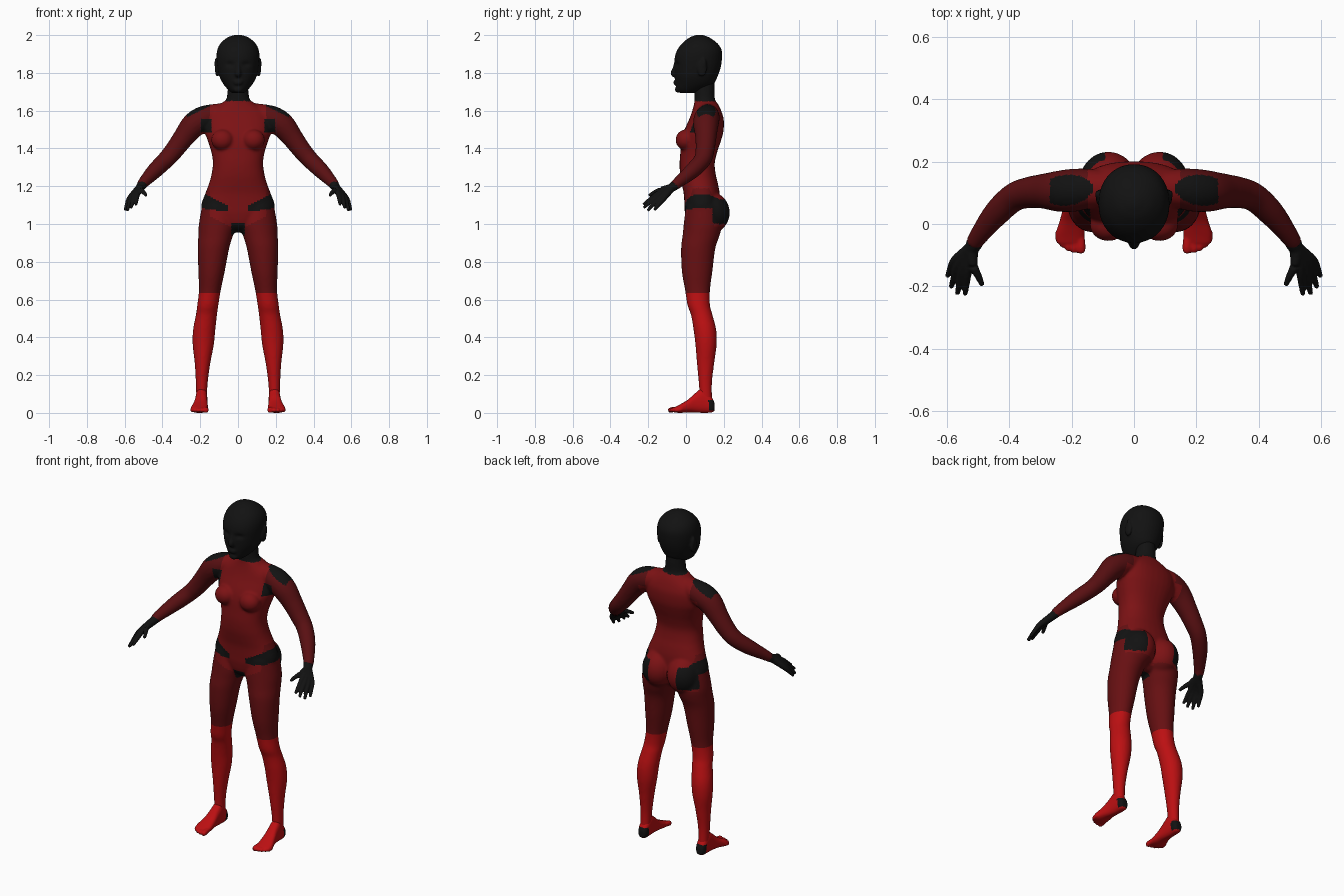
import bpy, bmesh, math
from mathutils import Vector, Matrix

if "Cube" in bpy.data.objects:
    bpy.data.objects.remove(bpy.data.objects["Cube"])


def material(name, rgb):
    m = bpy.data.materials.new(name)
    m.diffuse_color = (*rgb, 1)
    m.use_nodes = True
    m.node_tree.nodes["Principled BSDF"].inputs["Base Color"].default_value = m.diffuse_color
    return m


BLACK, TORSO, ARM, THIGH, SHIN = range(5)
MATS = [material("black", (0.006, 0.006, 0.006)),
        material("torso_red", (0.20, 0.006, 0.007)),
        material("arm_red", (0.10, 0.005, 0.006)),
        material("thigh_red", (0.135, 0.005, 0.006)),
        material("bright_red", (0.50, 0.005, 0.006))]


def smooth_rows(rows, n=5):
    """Catmull-Rom interpolation of rows of numbers."""
    r = [Vector(a) for a in rows]
    r = [r[0]] + r + [r[-1]]
    out = []
    for i in range(1, len(r) - 2):
        a, b, c, d = r[i - 1:i + 3]
        for k in range(n):
            t = k / n
            out.append(b + ((c - a) * t + (a * 2 - b * 5 + c * 4 - d) * t * t
                            + (b * 3 - a - c * 3 + d) * t ** 3) * 0.5)
    return out + [r[-2]]


def loft(bm, rings, power=2.0, seg=32):
    """Skin rings given as (centre, half axis u, half axis v)."""
    loops = []
    for c, u, v in rings:
        loop = []
        for i in range(seg):
            a = 2 * math.pi * i / seg
            ca, sa = math.cos(a), math.sin(a)
            loop.append(bm.verts.new(
                c + u * math.copysign(abs(ca) ** (2 / power), ca)
                + v * math.copysign(abs(sa) ** (2 / power), sa)))
        loops.append(loop)
    for a, b in zip(loops, loops[1:]):
        for i in range(seg):
            j = (i + 1) % seg
            bm.faces.new((a[i], a[j], b[j], b[i]))
    bm.faces.new(loops[0][::-1])
    bm.faces.new(loops[-1])


def stack(bm, rows, power=2.0):
    """Horizontal sections: z, centre x, half width, front y, back y."""
    loft(bm, [(Vector((x, (f + b) / 2, z)), Vector((w, 0, 0)), Vector((0, (b - f) / 2, 0)))
              for z, x, w, f, b in smooth_rows(rows)], power)


def tube(bm, rows, seg=20):
    """Round limb through points: x, y, z, radius."""
    p = smooth_rows(rows)
    rings = []
    for i, q in enumerate(p):
        d = (p[min(i + 1, len(p) - 1)] - p[max(i - 1, 0)]).to_3d().normalized()
        u = d.cross(Vector((0.3, 0.9, 0.3))).normalized()
        rings.append((q.to_3d(), u * q[3], d.cross(u) * q[3]))
    loft(bm, rings, seg=seg)


def ball(bm, c, r):
    bmesh.ops.create_uvsphere(bm, u_segments=24, v_segments=16, radius=1,
                              matrix=Matrix.Translation(c) @ Matrix.Diagonal((*r, 1)))


def mirror_copy(bm):
    g = bmesh.ops.duplicate(bm, geom=bm.verts[:] + bm.edges[:] + bm.faces[:])["geom"]
    bmesh.ops.scale(bm, vec=(-1, 1, 1), verts=[v for v in g if isinstance(v, bmesh.types.BMVert)])


def finish(name, bm, voxel, rule, smooth=4, cut=None, shape=None):
    """Fuse overlapping pieces into one skin and colour it by a rule."""
    bmesh.ops.recalc_face_normals(bm, faces=bm.faces[:])
    me = bpy.data.meshes.new(name)
    bm.to_mesh(me)
    bm.free()
    ob = bpy.data.objects.new(name, me)
    bpy.context.collection.objects.link(ob)
    m = ob.modifiers.new("fuse", 'REMESH')
    m.mode, m.voxel_size = 'VOXEL', voxel
    m = ob.modifiers.new("soften", 'SMOOTH')
    m.factor, m.iterations = 0.5, smooth
    bpy.context.view_layer.update()
    fused = bpy.data.meshes.new_from_object(ob.evaluated_get(bpy.context.evaluated_depsgraph_get()))
    ob.modifiers.clear()
    ob.data = fused
    b = bmesh.new()
    b.from_mesh(fused)
    if cut:
        bmesh.ops.bisect_plane(b, geom=b.verts[:] + b.edges[:] + b.faces[:],
                               plane_co=(0, 0, cut), plane_no=(0, 0, 1))
    if shape:
        for v in b.verts:
            shape(v.co)
    b.to_mesh(fused)
    b.free()
    fused.materials.clear()
    for mat in MATS:
        fused.materials.append(mat)
    for p in fused.polygons:
        p.use_smooth = True
        p.material_index = rule(*p.center)


# Body: legs, arms, bust and buttocks on one side, mirrored, then the trunk
bm = bmesh.new()
stack(bm, [(1.10, .10, .09, .0, .18), (1.0, .107, .10, -.012, .19), (.94, .118, .092, -.018, .178),
           (.87, .13, .083, -.026, .155), (.75, .14, .07, -.022, .14), (.65, .149, .058, -.005, .127),
           (.57, .16, .056, .008, .127), (.52, .167, .056, .026, .14), (.44, .179, .059, .04, .16),
           (.36, .184, .056, .05, .162), (.26, .188, .041, .058, .149), (.15, .192, .031, .068, .137),
           (.04, .193, .028, .075, .14)])
tube(bm, [(.03, .11, 1.595, .05), (.14, .113, 1.57, .064), (.195, .108, 1.55, .069),
          (.24, .105, 1.518, .066), (.29, .105, 1.455, .056), (.34, .10, 1.388, .05),
          (.385, .085, 1.337, .046), (.44, .035, 1.283, .042), (.495, -.035, 1.225, .031),
          (.515, -.065, 1.20, .026)])
ball(bm, (.082, -.002, 1.445), (.06, .053, .055))
ball(bm, (.082, .128, 1.06), (.095, .104, .11))
mirror_copy(bm)
stack(bm, [(.955, 0, .03, .05, .12), (.99, 0, .10, .01, .15), (1.05, 0, .18, -.005, .17),
           (1.10, 0, .194, -.008, .178), (1.16, 0, .174, -.012, .178), (1.21, 0, .155, -.022, .17),
           (1.26, 0, .141, -.031, .158), (1.32, 0, .133, -.034, .152), (1.38, 0, .141, -.03, .165),
           (1.44, 0, .16, -.025, .185), (1.49, 0, .175, -.012, .198), (1.55, 0, .175, .015, .20),
           (1.59, 0, .16, .03, .19), (1.625, 0, .11, .04, .175), (1.65, 0, .072, .045, .158)], 2.3)
stack(bm, [(1.60, 0, .09, .045, .165), (1.66, 0, .062, .045, .153), (1.72, 0, .054, .045, .152),
           (1.80, 0, .05, .05, .15)])


def body_colour(x, y, z):
    x = abs(x)
    if x < .27 and z > 1.65 - .5 * max(0, x - .1):      # shoulder yoke
        return BLACK
    if .14 < x < .197 and 1.487 < z < 1.557 and y < .085:  # front armpit patch
        return BLACK
    if z > 1.2 and (x > .197 or (x > .15 and z > 1.54)):
        return ARM
    if z < .635:                                        # lower leg
        return BLACK if z < .065 and y > .12 else SHIN
    if x < .036 and .94 < z < 1.005 and y < .1:         # crotch patch
        return BLACK
    if x > .095 and y > .14 and 1.0 < z < 1.13:         # rear pocket patch
        return BLACK
    t = min(1, max(0, (x - .06) / .12))
    if x > .055 and y < .17 and abs(z - 1.083 - .038 * t) < .018 + .022 * t:  # hip band
        return BLACK
    if z < (.99 if y > .15 else .98 + .5 * max(0, x - .03)):
        return THIGH
    return THIGH if x > .15 and z < 1.19 and y < .15 else TORSO


finish("body", bm, .008, body_colour, cut=.635)

# Head with nose, lips, chin and ears
bm = bmesh.new()
ball(bm, (.111, .085, 1.825), (.011, .026, .045))
ball(bm, (.117, .095, 1.85), (.008, .013, .028))
mirror_copy(bm)
stack(bm, [(1.693, 0, .03, -.03, .04), (1.708, 0, .05, -.05, .09), (1.74, 0, .077, -.055, .145),
           (1.78, 0, .098, -.059, .167), (1.83, 0, .109, -.061, .184), (1.88, 0, .114, -.06, .191),
           (1.92, 0, .11, -.047, .189), (1.955, 0, .094, -.022, .168), (1.985, 0, .06, .015, .128),
           (1.998, 0, .027, .045, .097), (2.002, 0, .008, .06, .08)], 2.1)
tube(bm, [(0, -.05, 1.86, .012), (0, -.058, 1.825, .013), (0, -.066, 1.797, .016), (0, -.055, 1.785, .012)])
ball(bm, (0, -.053, 1.755), (.028, .014, .006))
ball(bm, (0, -.053, 1.743), (.024, .014, .006))
ball(bm, (0, -.044, 1.712), (.026, .015, .016))


def eye_sockets(co):
    if co.y < .02:
        d = ((abs(co.x) - .042) / .022) ** 2 + ((co.z - 1.845) / .014) ** 2
        co.y += .010 * math.exp(-d)


finish("head", bm, .006, lambda x, y, z: BLACK, 3, shape=eye_sockets)

# Hands (five fingers fanning from the wrist) and feet (five toes)
fingers = [((.515, -.13, 1.182), (.497, -.17, 1.165), (.486, -.196, 1.15)),
           ((.532, -.145, 1.162), (.537, -.19, 1.13), (.541, -.226, 1.102)),
           ((.547, -.14, 1.153), (.558, -.188, 1.117), (.566, -.224, 1.086)),
           ((.561, -.13, 1.145), (.576, -.172, 1.105), (.586, -.203, 1.071)),
           ((.571, -.115, 1.139), (.588, -.145, 1.103), (.597, -.168, 1.074))]
toes = [(.170, -.094, .0145), (.192, -.092, .0115), (.211, -.086, .011),
        (.228, -.075, .0105), (.242, -.058, .010)]
for side, s in (("left", 1), ("right", -1)):
    bm = bmesh.new()
    for knuckle, middle, tip in fingers:
        tube(bm, [(.502, -.045, 1.215, .026), (.518, -.075, 1.193, .023), (*knuckle, .0155),
                  (*middle, .0115), (*tip, .008)], 14)
    bmesh.ops.scale(bm, vec=(s, 1, 1), verts=bm.verts[:])
    finish(side + "_hand", bm, .0045, lambda x, y, z: BLACK, 2)

    bm = bmesh.new()
    foot = [(.152, .192, .017, .012, .05), (.135, .192, .028, .002, .085), (.09, .193, .031, .0, .13),
            (.05, .195, .033, .002, .105), (.01, .199, .039, .003, .07), (-.03, .204, .046, .0, .046),
            (-.062, .204, .043, .002, .03)]
    loft(bm, [(Vector((x, y, (a + b) / 2)), Vector((w, 0, 0)), Vector((0, 0, (b - a) / 2)))
              for y, x, w, a, b in smooth_rows(foot)], 2.5)
    for x, y, r in toes:
        tube(bm, [(.2 + (x - .2) * .85, -.02, .022, r), (x, y + .03, .018, r),
                  (x, y + .01, .014, r), (x, y, .012, r * .6)], 14)
    bmesh.ops.scale(bm, vec=(s, 1, 1), verts=bm.verts[:])
    finish(side + "_foot", bm, .005,
           lambda x, y, z: BLACK if y > .12 and .012 < z < .068 else SHIN, 2)
